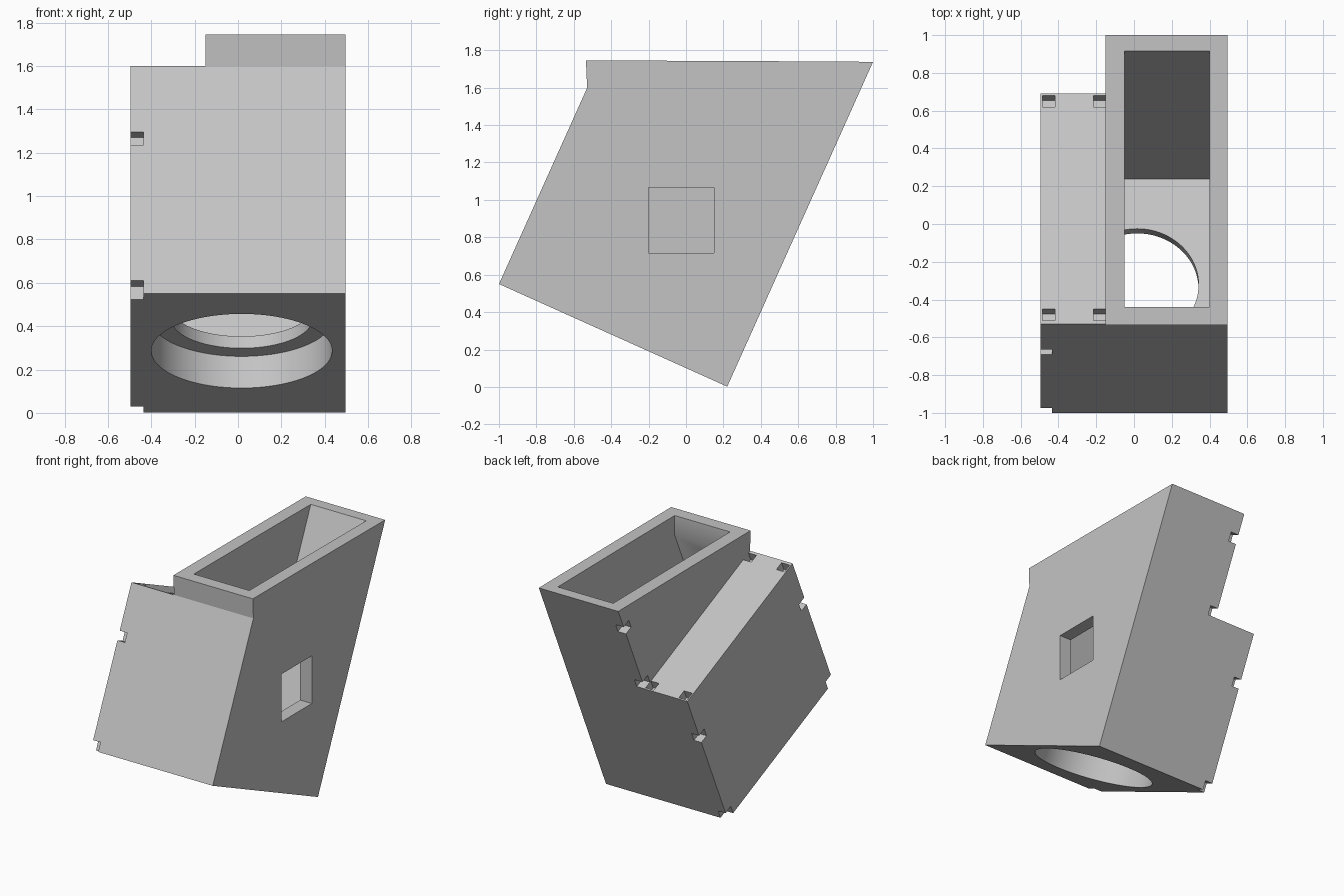
import bpy, bmesh, math
from mathutils import Vector

cube = bpy.data.objects.get("Cube")
if cube:
    bpy.data.objects.remove(cube, do_unlink=True)

TILT = math.radians(24.2)
C, S = math.cos(TILT), math.sin(TILT)
DEPTH, STEP = 1.338, 1.15      # tilted base depth and height of the low half
SLOT = 0.066                   # size of the small square slots

grey = bpy.data.materials.new("light_grey")
grey.use_nodes = True
grey.diffuse_color = (0.55, 0.55, 0.55, 1)
grey.node_tree.nodes["Principled BSDF"].inputs["Base Color"].default_value = (0.55, 0.55, 0.55, 1)


def loc(u, v):
    """Tilted coordinates (along the base, up the front) to y, z."""
    return (-1 + u * C + v * S, 0.55 - u * S + v * C)


def prism(name, profile, x0, x1):
    """Extrude a y-z profile between two x positions."""
    bm = bmesh.new()
    face = bm.faces.new([bm.verts.new((x0, y, z)) for y, z in profile])
    out = bmesh.ops.extrude_face_region(bm, geom=[face])
    verts = [g for g in out["geom"] if isinstance(g, bmesh.types.BMVert)]
    bmesh.ops.translate(bm, verts=verts, vec=(x1 - x0, 0, 0))
    bmesh.ops.recalc_face_normals(bm, faces=bm.faces)
    mesh = bpy.data.meshes.new(name)
    bm.to_mesh(mesh)
    bm.free()
    mesh.materials.append(grey)
    ob = bpy.data.objects.new(name, mesh)
    bpy.context.collection.objects.link(ob)
    return ob


def block(name, u0, u1, v0, v1, x0, x1):
    return prism(name, [loc(u0, v0), loc(u1, v0), loc(u1, v1), loc(u0, v1)], x0, x1)


def bore(name, radius, v0, v1):
    """Round cutter square to the tilted base."""
    y, z = loc(0.645, (v0 + v1) / 2)
    bpy.ops.mesh.primitive_cylinder_add(vertices=96, radius=radius, depth=v1 - v0,
                                        location=(0.017, y, z), rotation=(-TILT, 0, 0))
    ob = bpy.context.object
    ob.name = name
    ob.data.materials.append(grey)
    return ob


def cut(cutter):
    mod = body.modifiers.new("cut", "BOOLEAN")
    mod.operation, mod.solver, mod.object = "DIFFERENCE", "EXACT", cutter
    bpy.ops.object.select_all(action="DESELECT")
    bpy.context.view_layer.objects.active = body
    body.select_set(True)
    bpy.ops.object.modifier_apply(modifier=mod.name)
    bpy.data.objects.remove(cutter, do_unlink=True)


# Tilted housing with a level top
body = prism("housing", [loc(0, 0), loc(DEPTH, 0), (1.0, 1.738), (0.2, 1.743),
                         (-0.535, 1.745), loc(0, STEP)], -0.495, 0.495)

# Step that lowers one side
cut(block("step_cutter", -0.5, 2, STEP, 2.6, -1, -0.15))

# Deep chamber open at the top, and the wide chamber below the step
back_top = loc(1.26, 2.1)
cut(prism("chamber_cutter", [loc(0.08, 0.22), loc(1.26, 0.22), back_top,
                             (-0.44, back_top[1]), loc(0.08, 1.188)], -0.05, 0.4))
cut(block("wide_chamber_cutter", 0.08, 1.26, 0.22, 1.07, -0.41, 0.1))

# Stepped round opening in the base
cut(bore("outer_bore", 0.417, -0.2, 0.16))
cut(bore("inner_bore", 0.325, 0.1, 0.3))

# Square side window
cut(prism("window_cutter", [(-0.2, 0.715), (0.15, 0.715), (0.15, 1.065), (-0.2, 1.065)], 0.3, 0.7))

# Slots along the front and back edges of the low side
for u0, u1 in ((-0.1, SLOT), (DEPTH - SLOT, DEPTH + 0.1)):
    for v0, v1 in ((-0.1, SLOT), (0.752, 0.752 + SLOT)):
        cut(block("edge_slot", u0, u1, v0, v1, -0.6, -0.435))

# Slots along the back edge of the tall side
for v in (STEP + 0.001, 1.685):
    cut(block("tall_edge_slot", DEPTH - SLOT, DEPTH + 0.1, v, v + SLOT, -0.2, -0.085))

# Pockets in the step surface
for u in (0.02, 1.26):
    for x in (-0.485, -0.215):
        cut(block("step_pocket", u, u + SLOT, STEP - SLOT, STEP + 0.001, x, x + SLOT))

bpy.ops.object.shade_smooth_by_angle(angle=math.radians(25))
